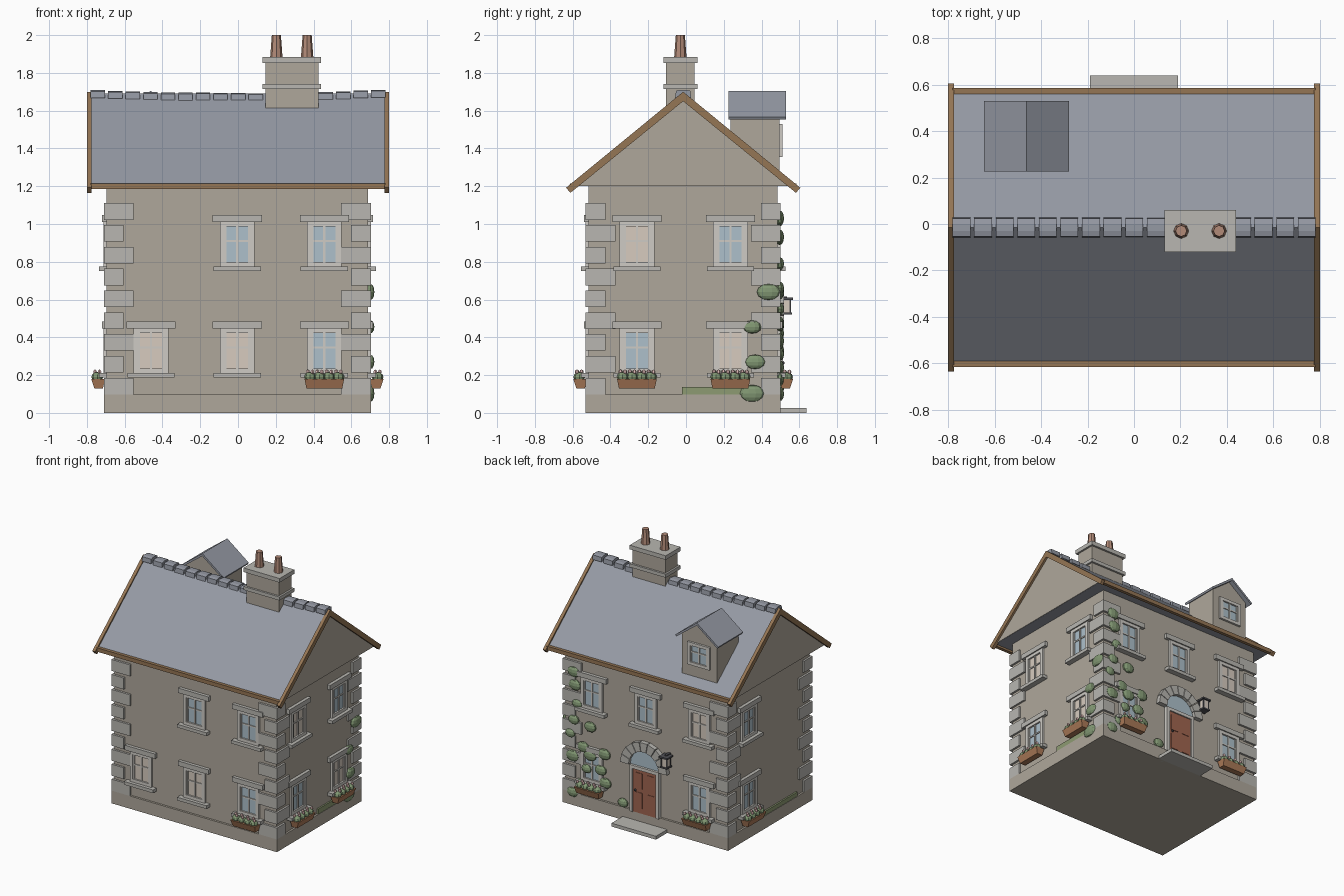
import bpy, bmesh, math, random
from mathutils import Matrix, Vector

if "Cube" in bpy.data.objects:
    bpy.data.objects.remove(bpy.data.objects["Cube"])

random.seed(4)
CX, CY, HX, HY = -0.003, -0.015, 0.692, 0.5     # wall centre and half sizes
COL = dict(wall=(.43, .39, .33), stone=(.48, .47, .44), slate=(.30, .32, .37), wood=(.30, .18, .09),
           frame=(.62, .60, .56), blue=(.42, .53, .60), warm=(.68, .60, .52), leaf=(.22, .31, .17),
           moss=(.27, .33, .17), door=(.35, .13, .08), pot=(.45, .26, .19), box=(.42, .2, .1),
           flower=(.72, .48, .46), iron=(.08, .08, .09))
MATS, PARTS = {}, {}
for k, c in COL.items():
    MATS[k] = bpy.data.materials.new(k)
    MATS[k].diffuse_color = (*c, 1)


def part(name, mat):
    return PARTS.setdefault(name, (bmesh.new(), mat))[0]


def box(name, mat, x0, x1, y0, y1, z0, z1):
    m = Matrix.Translation(((x0+x1)/2, (y0+y1)/2, (z0+z1)/2)) @ Matrix.Diagonal((abs(x1-x0), abs(y1-y0), z1-z0, 1))
    bmesh.ops.create_cube(part(name, mat), size=1, matrix=m)


def at(face, u, d, z):
    """Point on a wall: u along the wall, d outwards, z up."""
    return Vector({'front': (u, CY-HY-d, z), 'back': (u, CY+HY+d, z),
                   'right': (CX+HX+d, u, z), 'left': (CX-HX-d, u, z),
                   'dormer': (u, .495+d, z)}[face])


def wbox(face, name, mat, u0, u1, d0, d1, z0, z1):
    a, b = at(face, u0, d0, z0), at(face, u1, d1, z1)
    box(name, mat, a.x, b.x, a.y, b.y, z0, z1)


def prism(name, mat, a, b):
    """Solid between two matching loops of points."""
    bm = part(name, mat)
    va, vb = [bm.verts.new(p) for p in a], [bm.verts.new(p) for p in b]
    fs = [bm.faces.new(va), bm.faces.new(vb[::-1])]
    n = len(va)
    fs += [bm.faces.new((va[i], vb[i], vb[(i+1) % n], va[(i+1) % n])) for i in range(n)]
    bmesh.ops.recalc_face_normals(bm, faces=fs)


def xprism(name, mat, yz, x0, x1):
    prism(name, mat, [(x0, *p) for p in yz], [(x1, *p) for p in yz])


def yprism(name, mat, xz, y0, y1):
    prism(name, mat, [(x, y0, z) for x, z in xz], [(x, y1, z) for x, z in xz])


def ball(name, mat, p, r, seg=8):
    bmesh.ops.create_uvsphere(part(name, mat), u_segments=seg, v_segments=6, radius=1,
                              matrix=Matrix.Translation(p) @ Matrix.Diagonal((*r, 1)))


def window(face, u, z0, glass, w=.092, h=.235, trim=True):
    z1, t = z0+h, .024
    wbox(face, 'window_glass_' + glass, glass, u-w+t, u+w-t, -.01, .003, z0+t, z1-t)
    for s in (-1, 1):
        wbox(face, 'window_frames', 'frame', u+s*w, u+s*(w-t), -.01, .016, z0, z1)
        wbox(face, 'window_sashes', 'frame', u+s*(w-t), u+s*(w-t-.01), -.01, .01, z0+t, z1-t)
    for a, b in ((z0, z0+t), (z1-t, z1)):
        wbox(face, 'window_frames', 'frame', u-w+t, u+w-t, -.01, .016, a, b)
    wbox(face, 'window_sashes', 'frame', u-.006, u+.006, -.01, .01, z0+t, z1-t)
    wbox(face, 'window_sashes', 'frame', u-w+t, u+w-t, -.01, .009, z0+h*.55, z0+h*.55+.01)
    if trim:
        wbox(face, 'lintels', 'stone', u-.13, u+.13, -.01, .025, z1, z1+.037)
        wbox(face, 'sills', 'stone', u-.125, u+.125, -.01, .042, z0-.025, z0)


def flower_box(face, u):
    lo = [at(face, u+a, d, .13) for a, d in ((-.095, .02), (.095, .02), (.095, .065), (-.095, .065))]
    hi = [at(face, u+a, d, .18) for a, d in ((-.105, .01), (.105, .01), (.105, .082), (-.105, .082))]
    prism('flower_boxes', 'box', lo, hi)
    for i in range(4):
        v = u - .075 + .05*i
        ball('box_leaves', 'leaf', at(face, v, .05, .19), (.031, .031, .026))
        for k in (-.012, .012):
            ball('box_flowers', 'flower', at(face, v+k, .05+k, .217), (.011, .011, .012), 6)


# walls and plinth
box('walls', 'wall', CX-HX, CX+HX, CY-HY, CY+HY, .05, 1.21)
box('plinth', 'wall', CX-HX-.015, CX+HX+.015, CY-HY-.016, CY+HY+.016, 0, .098)

# corner stones, alternating long and short
for sx in (-1, 1):
    for sy in (-1, 1):
        for i in range(9):
            lx, ly = (.158, .105) if i % 2 == 0 else (.105, .158)
            z = .098 + .1155*i
            x, y = CX+sx*(HX+.015), CY+sy*(HY+.016)
            box('corner_stones', 'stone', x, x-sx*lx, y, y-sy*ly, z, z+.088)

# main roof, gables, barge boards and fascias
xprism('roof', 'slate', [(CY-.59, 1.2), (CY+.59, 1.2), (CY, 1.69)], -.78, .78)
for s in (-1, 1):
    xprism('gables', 'wall', [(CY-.57, 1.201), (CY+.57, 1.201), (CY, 1.672)], s*.776, s*.784)
    for t in (-1, 1):
        xprism('barge_boards', 'wood', [(CY, 1.7), (CY+t*.62, 1.192), (CY+t*.597, 1.165), (CY, 1.65)], s*.775, s*.8)
    box('fascias', 'wood', -.78, .78, CY+s*.575, CY+s*.6, 1.185, 1.215)

# ridge tiles with a slight sag
for i in range(17):
    x = -.742 + .0928*i
    z = 1.693 + .018*(x/.78)**2 + random.uniform(-.002, .002)
    xprism('ridge_tiles', 'slate', [(CY-.042, z-.04), (CY-.038, z-.006), (CY-.015, z), (CY+.015, z),
                                    (CY+.038, z-.006), (CY+.042, z-.04)], x-.038, x+.038)

# chimney
def stack(name, hx, hy, z0, z1):
    box(name, 'stone' if 'band' in name else 'wall', .285-hx, .285+hx, -.03-hy, -.03+hy, z0, z1)
stack('chimney', .14, .075, 1.6, 1.86)
stack('chimney_bands', .154, .09, 1.715, 1.742)
stack('chimney_bands', .154, .09, 1.853, 1.885)
for x in (.203, .366):
    bmesh.ops.create_cone(part('chimney_pots', 'pot'), cap_ends=True, segments=8, radius1=.033, radius2=.024,
                          depth=.12, matrix=Matrix.Translation((x, -.03, 1.94)))

# dormer
DX = -.4625
yprism('dormer', 'wall', [(DX-.15, 1.25), (DX+.15, 1.25), (DX+.15, 1.575), (DX, 1.69), (DX-.15, 1.575)], .235, .495)
for s in (-1, 1):
    yprism('dormer_roof', 'slate', [(DX, 1.705), (DX+s*.183, 1.567), (DX+s*.176, 1.553), (DX, 1.685)], .225, .53)
window('dormer', DX, 1.355, 'blue', .095, .175, False)

# windows
UP, LOW = .775, .212
for face, u, z, g in (('front', -.46, LOW, 'warm'), ('front', -.004, LOW, 'warm'), ('front', .457, LOW, 'blue'),
                      ('front', -.004, UP, 'blue'), ('front', .457, UP, 'blue'),
                      ('right', -.26, LOW, 'blue'), ('right', .235, LOW, 'warm'),
                      ('right', -.26, UP, 'warm'), ('right', .235, UP, 'blue'),
                      ('left', .235, LOW, 'blue'), ('left', .235, UP, 'blue'),
                      ('back', -.46, LOW, 'blue'), ('back', .457, LOW, 'blue'),
                      ('back', -.46, UP, 'warm'), ('back', -.004, UP, 'blue'), ('back', .457, UP, 'blue')):
    window(face, u, z, g)
for face, u in (('front', .457), ('right', -.26), ('right', .235), ('left', .235), ('back', -.46), ('back', .457)):
    flower_box(face, u)

# door, frame, fanlight and arch stones
wbox('back', 'door', 'door', -.1, .1, -.01, .018, .09, .43)
for s in (-1, 1):
    wbox('back', 'door_frame', 'frame', s*.1, s*.125, -.01, .028, .09, .45)
    for z in (.13, .28):
        wbox('back', 'door_panels', 'door', s*.02, s*.08, 0, .022, z, z+.12)
wbox('back', 'door_frame', 'frame', -.1, .1, -.01, .028, .425, .45)
ball('door_knob', 'iron', at('back', .075, .028, .265), (.009, .009, .009))
arc = [(.13*math.cos(math.pi*i/10), .45+.13*math.sin(math.pi*i/10)) for i in range(11)]
yprism('fanlight', 'blue', arc, CY+HY-.01, CY+HY+.01)
for i in range(9):
    a0, a1 = [math.pi*(i+k)/9 for k in (.04, .96)]
    yprism('arch_stones', 'stone', [(r*math.cos(a), .45+r*math.sin(a)) for r, a in
                                    ((.128, a0), (.2, a0), (.2, a1), (.128, a1))], CY+HY-.01, CY+HY+.035)
box('door_step', 'stone', -.19, .19, .47, .638, 0, .026)

# lantern beside the door
wbox('back', 'lantern_bracket', 'iron', -.21, -.19, -.01, .05, .605, .617)
wbox('back', 'lantern_glass', 'warm', -.222, -.178, .022, .07, .53, .6)
for z, e in ((.52, .03), (.598, .036)):
    wbox('back', 'lantern_caps', 'iron', -.2-e, -.2+e, .046-e, .046+e, z, z+.012)
for a in (-1, 1):
    for b in (-1, 1):
        wbox('back', 'lantern_bars', 'iron', -.2+a*.026, -.2+a*.018, .046+b*.026, .046+b*.018, .525, .6)

# moss on the plinth and climbing ivy at the corner
wbox('right', 'moss', 'moss', -.02, .38, -.01, .012, .095, .137)
wbox('left', 'moss', 'moss', -.35, .1, -.01, .012, .095, .13)
for u, z in ((.61, 1.03), (.6, .93), (.58, .79), (.61, .66), (.47, .64), (.53, .47), (.47, .42), (.35, .46),
             (.5, .31), (.38, .33), (.34, .24), (.55, .18), (.19, .13), (.62, .1), (.64, .55), (.62, .38)):
    r = random.uniform(.04, .055)
    ball('ivy', 'leaf', at('back', u, .012, z), (r, .022, r*.8), 10)
for u, z, r in ((.437, .64, .062), (.35, .455, .05), (.366, .27, .055), (.35, .103, .065)):
    ball('ivy', 'leaf', at('right', u, .012, z), (.022, r, r*.7), 10)

for name, (bm, mat) in PARTS.items():
    me = bpy.data.meshes.new(name)
    bm.to_mesh(me)
    bm.free()
    me.materials.append(MATS[mat])
    bpy.context.collection.objects.link(bpy.data.objects.new(name, me))

for m in bpy.data.materials:
    if m.users and not m.is_grease_pencil:
        m.use_nodes = True
        m.node_tree.nodes["Principled BSDF"].inputs["Base Color"].default_value = m.diffuse_color
